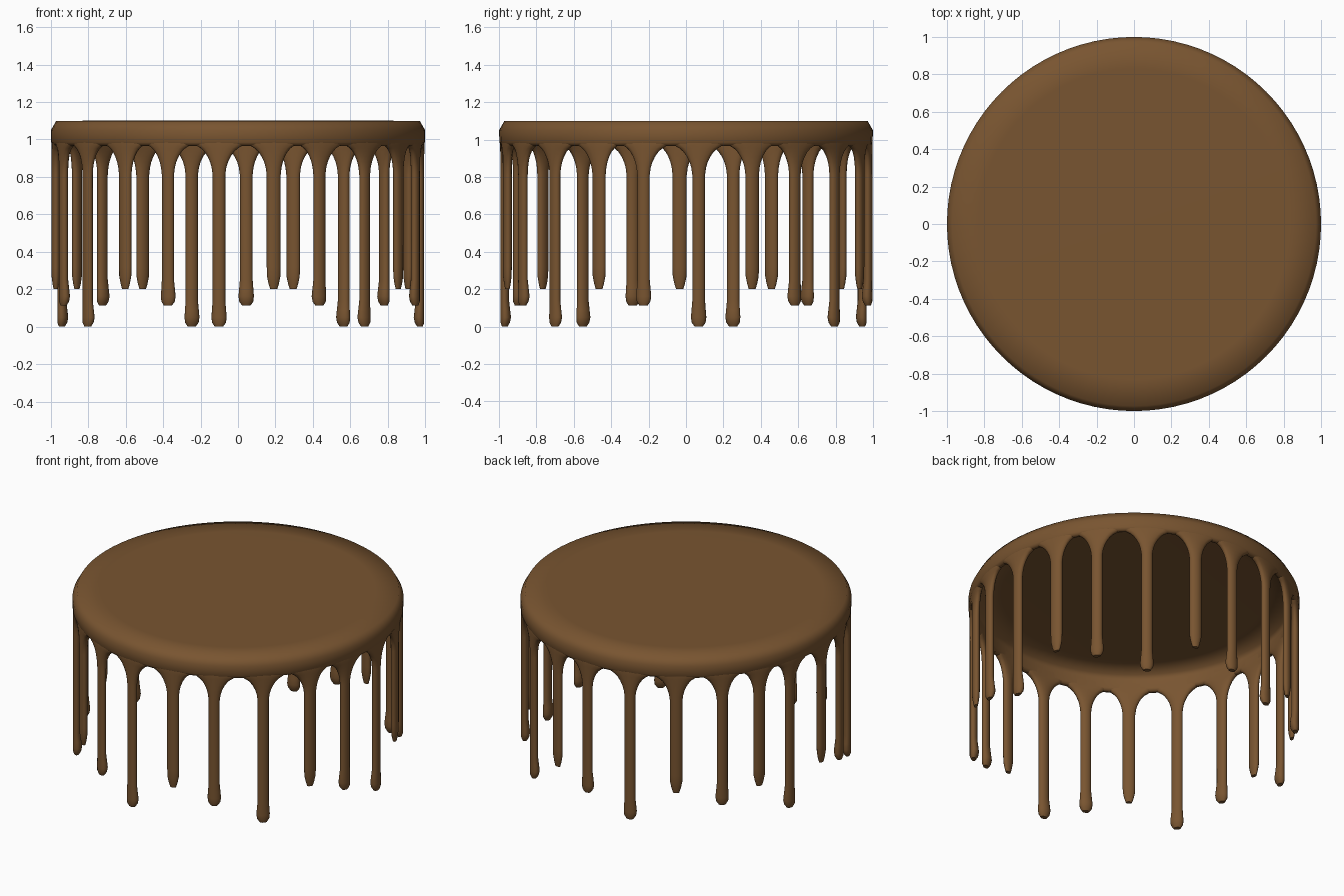
import bpy, bmesh, math

if "Cube" in bpy.data.objects:
    bpy.data.objects.remove(bpy.data.objects["Cube"])

R = 0.974    # radius of the ring of drips
HALF = 0.023 # half thickness of the icing

mat = bpy.data.materials.new("brown_icing")
mat.diffuse_color = (0.19, 0.09, 0.03, 1)
mat.use_nodes = True
mat.node_tree.nodes["Principled BSDF"].inputs["Base Color"].default_value = mat.diffuse_color


def finish(bm, name, angle):
    bmesh.ops.recalc_face_normals(bm, faces=bm.faces)
    me = bpy.data.meshes.new(name)
    bm.to_mesh(me)
    bm.free()
    ob = bpy.data.objects.new(name, me)
    bpy.context.collection.objects.link(ob)
    me.materials.append(mat)
    bpy.ops.object.select_all(action='DESELECT')
    ob.select_set(True)
    bpy.context.view_layer.objects.active = ob
    bpy.ops.object.shade_smooth_by_angle(angle=math.radians(angle))
    return ob


def loft(bm, rings):
    # join successive rings of points and cap both ends
    rows = [[bm.verts.new(p) for p in ring] for ring in rings]
    n = len(rows[0])
    for a, b in zip(rows, rows[1:]):
        for i in range(n):
            j = (i + 1) % n
            bm.faces.new((a[i], a[j], b[j], b[i]))
    bm.faces.new(rows[0])
    bm.faces.new(rows[-1])


# thin icing disc with a rounded rim that hangs below the flat underside
profile = [(0.83, 1.1), (0.972, 1.098), (0.999, 1.05),
           (0.998, 0.985), (0.99, 0.97), (0.974, 0.965), (0.96, 0.97),
           (0.953, 0.985), (0.957, 1.04), (0.955, 1.08), (0.8, 1.086)]
SEG = 88
bm = bmesh.new()
loft(bm, [[(r * math.cos(2 * math.pi * i / SEG), r * math.sin(2 * math.pi * i / SEG), z)
           for i in range(SEG)] for r, z in profile])
finish(bm, "icing_disc", 88)

# drips: angle in degrees, and length class (S short, M medium, L long)
drips = [(4, 'L'), (21.3, 'S'), (36.7, 'M'), (54.6, 'L'), (72.4, 'S'), (87.4, 'M'),
         (104.7, 'L'), (121.5, 'S'), (138, 'M'), (152, 'S'), (165, 'L'), (182, 'S'),
         (197, 'M'), (214.5, 'L'), (231.8, 'S'), (247.4, 'M'), (264, 'L'),
         (281.3, 'S'), (296.5, 'M'), (314, 'L'), (331.5, 'S'), (346.5, 'M')]
bottom = {'S': 0.2, 'M': 0.112, 'L': 0.0}
# flare where a drip runs out of the rim: height, share of the gap filled, thickness
flare = [(1.02, 1.0, 0.85), (0.985, 1.0, 0.97), (0.966, 0.8, 1), (0.953, 0.6, 1),
         (0.935, 0.42, 1), (0.91, 0.26, 1), (0.88, 0.13, 1), (0.85, 0.05, 1), (0.81, 0.0, 1)]
# tips: height above the bottom, scale of the section
tip_bulb = [(0.14, 1.0), (0.09, 1.12), (0.05, 1.22), (0.022, 1.1), (0.0, 0.65)]
tip_plain = [(0.12, 1.0), (0.07, 0.97), (0.03, 0.75), (0.0, 0.5)]
N = 16

for k, (deg, kind) in enumerate(drips):
    to_next = (drips[(k + 1) % len(drips)][0] - deg) % 360 / 2
    to_prev = (deg - drips[k - 1][0]) % 360 / 2
    # each row: height, share of the gap, width scale, thickness scale
    rows = [(z, f, 1.0, t) for z, f, t in flare]
    tip = tip_plain if kind == 'S' else tip_bulb
    stem = 0.038 if kind == 'S' else 0.034
    rows += [(bottom[kind] + h, 0.0, s, s) for h, s in tip]
    rings = []
    for z, f, s, t in rows:
        ring = []
        for i in range(N):
            p = 2 * math.pi * i / N
            c, sn = math.cos(p), math.sin(p)
            gap = math.radians(to_next if c > 0 else to_prev)
            half = stem * s / R
            a = math.radians(deg) + c * (half + (gap - half) * f)
            # wide sections are flatter, so they run into the rim evenly
            bulge = math.copysign(abs(sn) ** (1 - 0.7 * f), sn) if abs(sn) > 1e-6 else 0
            # bulbs swell inwards, so the outside stays flush with the rim
            r = R - max(0, s - 1) * HALF + HALF * t * bulge
            ring.append((r * math.cos(a), r * math.sin(a), z))
        rings.append(ring)
    bm = bmesh.new()
    loft(bm, rings)
    finish(bm, f"drip_{k + 1}", 50)
